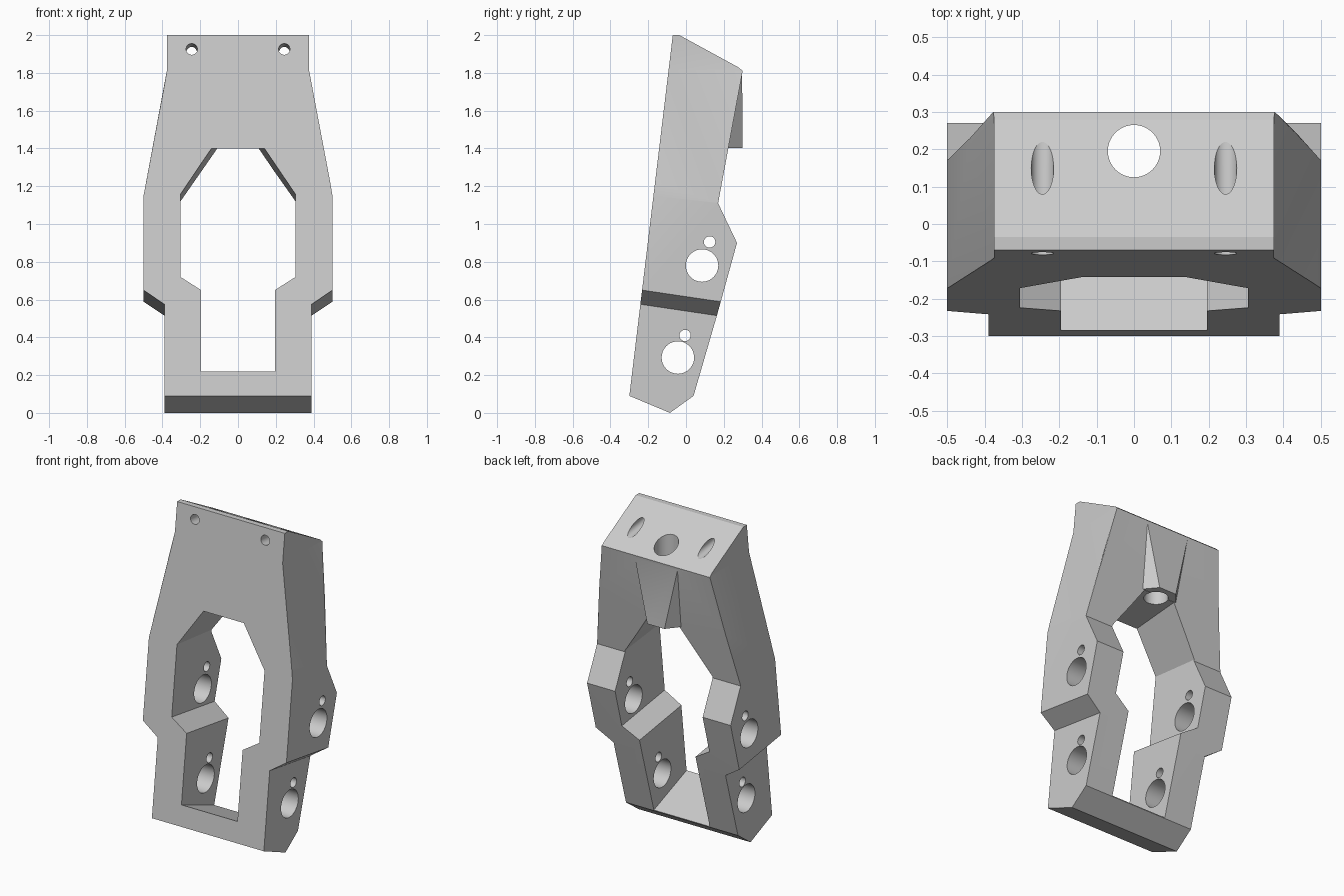
import bpy, bmesh, math
from mathutils import Vector, Matrix

cube = bpy.data.objects.get("Cube")
if cube:
    bpy.data.objects.remove(cube, do_unlink=True)

grey = bpy.data.materials.new("light_grey")
grey.use_nodes = True
color = (0.6, 0.6, 0.6, 1)
grey.diffuse_color = color
grey.node_tree.nodes["Principled BSDF"].inputs["Base Color"].default_value = color


def finish(name, bm):
    bmesh.ops.recalc_face_normals(bm, faces=bm.faces)
    mesh = bpy.data.meshes.new(name)
    bm.to_mesh(mesh)
    bm.free()
    mesh.materials.append(grey)
    obj = bpy.data.objects.new(name, mesh)
    bpy.context.collection.objects.link(obj)
    return obj


def loft(name, start, end):
    """Solid between two matching loops of points."""
    bm = bmesh.new()
    a = [bm.verts.new(p) for p in start]
    b = [bm.verts.new(p) for p in end]
    bm.faces.new(a)
    bm.faces.new(b)
    for i in range(len(a)):
        j = (i + 1) % len(a)
        bm.faces.new((a[i], a[j], b[j], b[i]))
    return finish(name, bm)


def tilted_prism(name, half):
    """Mirrored outline (x, z, x drift, z drift) swept backwards from the leaning front."""
    outline = half + [(-x, z, -dx, dz) for x, z, dx, dz in reversed(half)]

    def loop(d):
        return [(x + dx * d, -0.30 + 0.12 * (z - 0.09) + d, z + dz * d)
                for x, z, dx, dz in outline]
    return loft(name, loop(-0.08), loop(0.8))


def rod(name, center, axis, radius, length):
    bm = bmesh.new()
    turn = Vector(axis).to_track_quat('Z', 'Y').to_matrix().to_4x4()
    bmesh.ops.create_cone(bm, cap_ends=True, segments=40, radius1=radius, radius2=radius,
                          depth=length, matrix=Matrix.Translation(center) @ turn)
    return finish(name, bm)


def combine(target, tool, operation):
    mod = target.modifiers.new("combine", 'BOOLEAN')
    mod.object = tool
    mod.operation = operation
    mod.solver = 'EXACT'
    bpy.context.view_layer.objects.active = target
    bpy.ops.object.modifier_apply(modifier=mod.name)
    bpy.data.objects.remove(tool, do_unlink=True)


# Side profile of the leaning frame
profile = [(-0.30, 0.09), (-0.085, 0), (0.04, 0.09), (0.165, 0.52), (0.27, 0.9),
           (0.17, 1.11), (0.30, 1.81), (0.28, 1.828), (-0.035, 2.0), (-0.07, 2.0)]
frame = loft("bracket_frame", [(-0.7, y, z) for y, z in profile],
             [(0.7, y, z) for y, z in profile])

# Outer silhouette: stepped lower legs and tapered shoulders
lean = -0.148
silhouette = [(0.39, -0.4, 0, lean), (0.39, 0.575, 0, lean), (0.5, 0.65, 0, lean),
              (0.5, 1.15, 0, -0.11), (0.375, 1.82, 0, 0), (0.375, 2.3, 0, 0)]
combine(frame, tilted_prism("silhouette", silhouette), 'INTERSECT')

# Wedge boss at the back
bm = bmesh.new()
for s in (-1, 1):
    for x, y, z in [(0.15, 0.297, 1.80), (0.06, 0.30, 1.402), (0.13, 0.215, 1.402),
                    (0.1, 0.1, 1.402), (0.14, 0.2, 1.78)]:
        bm.verts.new((s * x, y, z))
bmesh.ops.convex_hull(bm, input=bm.verts)
combine(frame, finish("rear_boss", bm), 'UNION')

# Window through the middle
window = [(0.195, 0.22, 0, -0.385), (0.195, 0.65, 0, lean), (0.305, 0.72, 0, lean),
          (0.305, 1.157, 0, -0.11), (0.14, 1.4, -0.083, 0)]
combine(frame, tilted_prism("window", window), 'DIFFERENCE')

# Cross holes through the legs
for y, z, r in [(0.085, 0.78, 0.086), (0.125, 0.905, 0.03),
                (-0.043, 0.293, 0.086), (-0.005, 0.41, 0.03)]:
    combine(frame, rod("cross_hole", (0, y, z), (1, 0, 0), r, 1.6), 'DIFFERENCE')

# Vertical bore in the boss and the two bolt holes at the top
combine(frame, rod("vertical_bore", (0, 0.195, 1.65), (0, 0, 1), 0.07, 0.8), 'DIFFERENCE')
for x in (-0.245, 0.245):
    combine(frame, rod("bolt_hole", (x, 0.03, 1.913), (0, 1, -0.115), 0.03, 0.8), 'DIFFERENCE')

# Smooth bores, sharp edges elsewhere
bpy.ops.object.select_all(action='DESELECT')
frame.select_set(True)
bpy.context.view_layer.objects.active = frame
bpy.ops.object.shade_smooth_by_angle(angle=math.radians(12))
